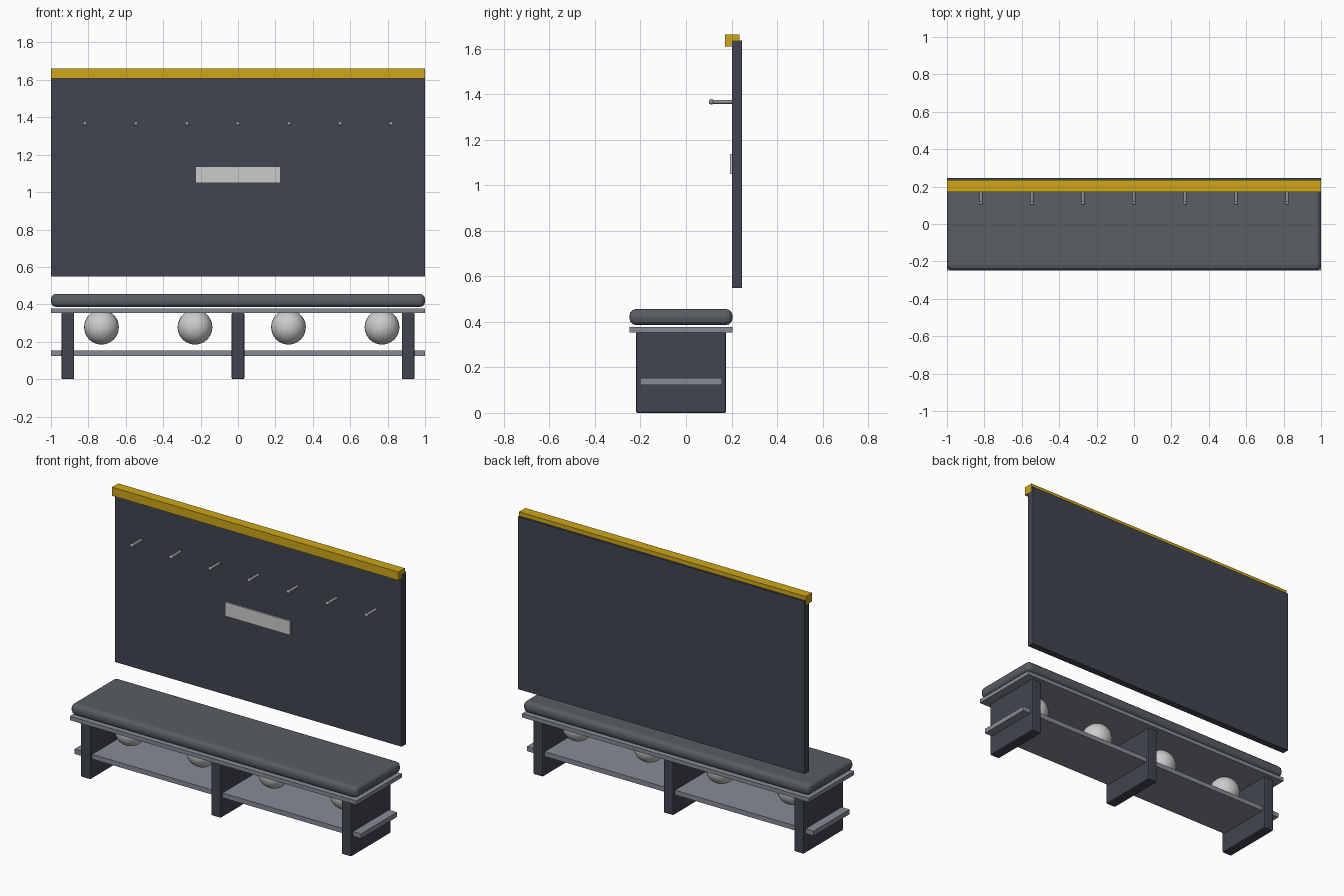
import bpy
from math import radians

if "Cube" in bpy.data.objects:
    bpy.data.objects.remove(bpy.data.objects["Cube"])


def material(name, rgb):
    m = bpy.data.materials.new(name)
    m.diffuse_color = (*rgb, 1)
    m.use_nodes = True
    m.node_tree.nodes["Principled BSDF"].inputs["Base Color"].default_value = m.diffuse_color
    return m


slate = material("slate", (0.055, 0.06, 0.08))
padding = material("padding", (0.10, 0.11, 0.125))
board = material("board", (0.24, 0.26, 0.30))
yellow = material("yellow", (0.62, 0.38, 0.01))
steel = material("steel", (0.3, 0.3, 0.31))
pale = material("pale", (0.62, 0.63, 0.64))
white = material("white", (0.75, 0.76, 0.76))


def box(name, x, y, z, mat, bevel=0, segments=1):
    """Box from (min, max) ranges, with optionally rounded edges."""
    bpy.ops.mesh.primitive_cube_add(size=1, location=[sum(r) / 2 for r in (x, y, z)])
    ob = bpy.context.object
    ob.name = name
    ob.scale = [r[1] - r[0] for r in (x, y, z)]
    bpy.ops.object.transform_apply(location=False, rotation=False, scale=True)
    ob.data.materials.append(mat)
    if bevel:
        mod = ob.modifiers.new("Bevel", "BEVEL")
        mod.width = bevel
        mod.segments = segments
    return ob


def ball(name, location, radius, mat, segments, rings):
    bpy.ops.mesh.primitive_uv_sphere_add(radius=radius, location=location,
                                         segments=segments, ring_count=rings)
    ob = bpy.context.object
    ob.name = name
    ob.data.materials.append(mat)
    bpy.ops.object.shade_smooth_by_angle(angle=radians(40))


# Bench: cushion, seat board, shelf and upright legs
box("seat_cushion", (-1, 1), (-0.248, 0.204), (0.386, 0.456), padding, 0.028, 3)
box("seat_board", (-1, 1), (-0.248, 0.204), (0.353, 0.378), board)
box("lower_shelf", (-1, 1), (-0.202, 0.157), (0.123, 0.153), board)
for name, x in (("left", -0.91), ("middle", 0), ("right", 0.91)):
    box(f"{name}_leg", (x - 0.034, x + 0.034), (-0.22, 0.176), (0, 0.355), slate, 0.007, 2)

# Balls under the seat
for i in range(4):
    ball(f"stored_ball_{i + 1}", (-0.73 + 0.5 * i, -0.025, 0.278), 0.093, white, 24, 16)

# Back panel with top rail and blank plate
box("back_panel", (-1, 1), (0.203, 0.246), (0.548, 1.636), slate)
box("top_rail", (-1, 1), (0.172, 0.234), (1.608, 1.662), yellow)
box("blank_plate", (-0.226, 0.226), (0.194, 0.206), (1.048, 1.136), pale)

# Row of coat pegs with rounded tips
for i in range(7):
    x = (i - 3) * 0.2727
    bpy.ops.mesh.primitive_cylinder_add(vertices=10, radius=0.009, depth=0.1,
                                        location=(x, 0.161, 1.366),
                                        rotation=(radians(90), 0, 0))
    peg = bpy.context.object
    peg.name = f"peg_{i + 1}"
    peg.data.materials.append(steel)
    bpy.ops.object.shade_smooth_by_angle(angle=radians(40))
    ball(f"peg_tip_{i + 1}", (x, 0.112, 1.366), 0.012, steel, 12, 8)
